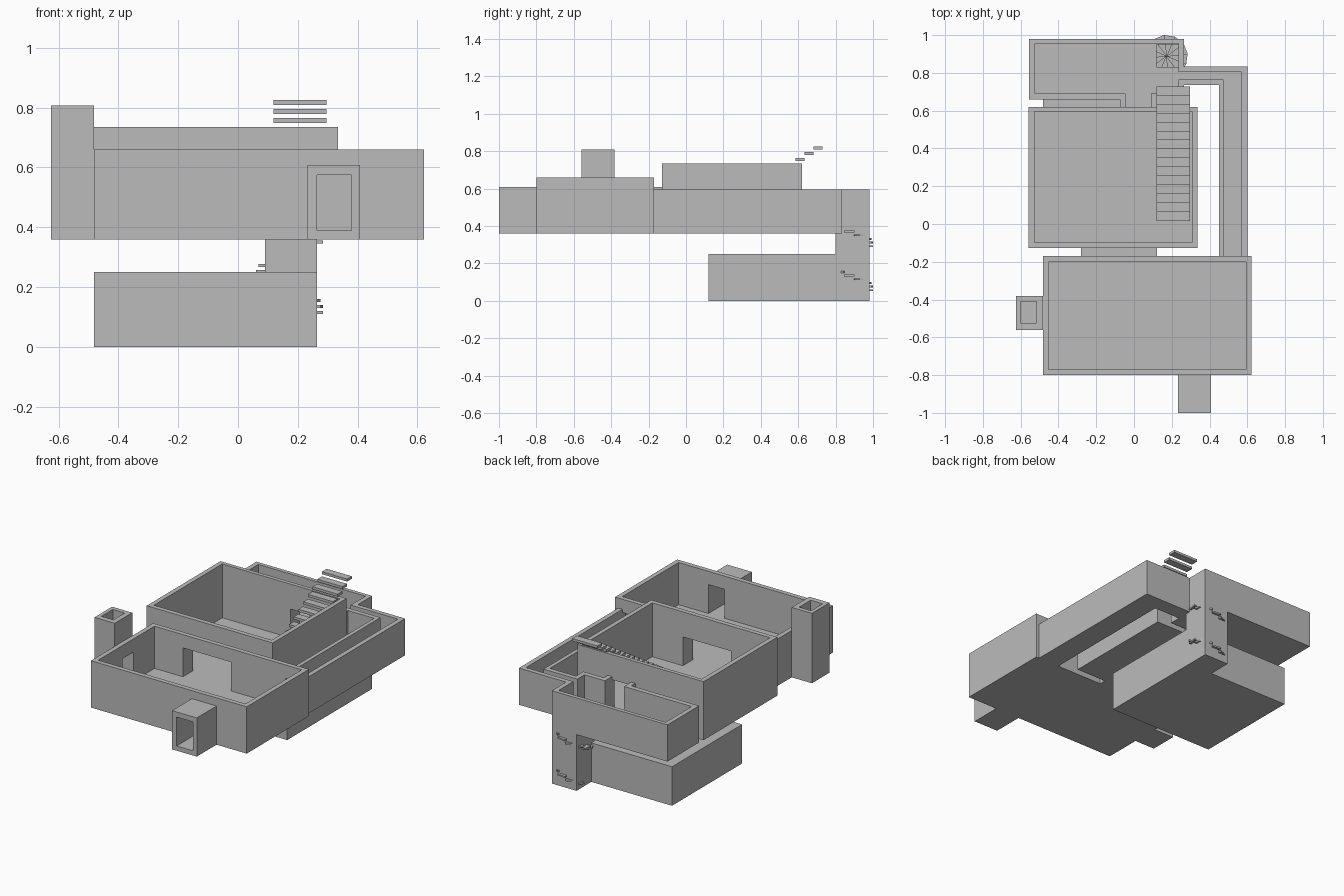
import bpy, bmesh, math

cube = bpy.data.objects.get("Cube")
if cube:
    bpy.data.objects.remove(cube, do_unlink=True)

grey = bpy.data.materials.new("plain_grey")
grey.use_nodes = True
grey.diffuse_color = (0.5, 0.5, 0.5, 1)
grey.node_tree.nodes["Principled BSDF"].inputs["Base Color"].default_value = (0.5, 0.5, 0.5, 1)

BASE, FLOOR, LOW, HIGH = 0.36, 0.39, 0.595, 0.735
LINTEL, SKY = 0.575, 1.2


def prism(name, points, z0, z1):
    """Extrude a plan outline between two heights."""
    bm = bmesh.new()
    face = bm.faces.new([bm.verts.new((x, y, z0)) for x, y in points])
    out = bmesh.ops.extrude_face_region(bm, geom=[face])
    for v in out["geom"]:
        if isinstance(v, bmesh.types.BMVert):
            v.co.z = z1
    bmesh.ops.recalc_face_normals(bm, faces=bm.faces)
    mesh = bpy.data.meshes.new(name)
    bm.to_mesh(mesh)
    bm.free()
    mesh.materials.append(grey)
    obj = bpy.data.objects.new(name, mesh)
    bpy.context.collection.objects.link(obj)
    return obj


def rect(x0, x1, y0, y1):
    return [(x0, y0), (x1, y0), (x1, y1), (x0, y1)]


def hollow(name, points, z0, z1, cuts):
    """Solid block with each (outline, bottom, top) cavity carved out."""
    obj = prism(name, points, z0, z1)
    bpy.context.view_layer.objects.active = obj
    for outline, c0, c1 in cuts:
        cutter = prism("cutter", outline, c0, c1)
        cutter.hide_render = True
        mod = obj.modifiers.new("carve", "BOOLEAN")
        mod.operation, mod.solver, mod.object = "DIFFERENCE", "EXACT", cutter
        bpy.ops.object.modifier_apply(modifier=mod.name)
        bpy.data.objects.remove(cutter, do_unlink=True)
    return obj


# Passages shared by neighbouring rooms
entry_door = (rect(0.265, 0.38, -1.1, -0.7), FLOOR, LINTEL)
tower_door = (rect(-0.56, -0.4, -0.525, -0.41), FLOOR, LINTEL)
wide_door = (rect(-0.25, 0.09, -0.25, -0.05), FLOOR, LINTEL)
back_door = (rect(-0.045, 0.09, 0.55, 0.75), FLOOR, LINTEL)
side_door = (rect(0.475, 0.57, -0.3, -0.1), FLOOR, LINTEL)
stair_well = rect(0.12, 0.235, 0.83, 0.95)

# Front hall, porch and tower
hollow("front_hall", rect(-0.482, 0.622, -0.8, -0.17), BASE, 0.66,
       [(rect(-0.452, 0.592, -0.77, -0.2), FLOOR, SKY),
        entry_door, tower_door, wide_door, side_door])
hollow("entry_porch", rect(0.233, 0.408, -1, -0.8), BASE, 0.608, [entry_door])
hollow("tower", rect(-0.625, -0.482, -0.56, -0.382), BASE, 0.808,
       [(rect(-0.6, -0.515, -0.525, -0.41), FLOOR, SKY), tower_door])

# Middle hall with its short roofed link to the front
hollow("front_link", rect(-0.28, 0.122, -0.17, -0.127), BASE, 0.608, [wide_door])
hollow("middle_hall", rect(-0.558, 0.335, -0.127, 0.62), BASE, HIGH,
       [(rect(-0.528, 0.307, -0.097, 0.595), FLOOR, SKY), wide_door, back_door])

# Back room, its open link and the bent side corridor
bend = [(0.475, -0.3), (0.57, -0.3), (0.57, 0.805), (0.1, 0.805), (0.1, 0.765), (0.475, 0.765)]
hollow("back_room", rect(-0.555, 0.265, 0.66, 0.98), BASE, LOW,
       [(rect(-0.525, 0.235, 0.692, 0.955), FLOOR, SKY),
        (back_door[0], FLOOR, SKY), (bend, FLOOR, SKY), (stair_well, 0.2, 0.5)])
hollow("back_link", rect(-0.075, 0.12, 0.62, 0.66), BASE, LOW, [(back_door[0], FLOOR, SKY)])
hollow("side_corridor", [(0.45, -0.17), (0.6, -0.17), (0.6, 0.835), (0.265, 0.835),
                         (0.265, 0.735), (0.45, 0.735)], BASE, LOW, [(bend, FLOOR, SKY)])

# Cellar and the stair shaft rising from it
cellar_door = (rect(0.13, 0.225, 0.7, 0.9), 0.03, 0.2)
hollow("cellar", rect(-0.482, 0.265, 0.12, 0.83), 0, 0.25,
       [(rect(-0.452, 0.235, 0.15, 0.8), 0.03, 0.22), cellar_door])
hollow("stair_shaft_lower", rect(0.09, 0.265, 0.83, 0.98), 0, 0.25,
       [(stair_well, 0.03, 0.3), cellar_door])
hollow("stair_shaft_upper", rect(0.09, 0.265, 0.8, 0.98), 0.25, BASE, [(stair_well, 0.2, 0.5)])

# Straight flight of floating treads
for i in range(15):
    y, top = 0.015 + i * 0.0476, 0.405 + i * 0.03
    prism("straight_tread", rect(0.118, 0.296, y, y + 0.0476), top - 0.016, top)

# Spiral flight: twelve wedge treads to a turn
for i in range(18):
    mid = math.radians(-8 - 30 * (i - 5))
    z = 0.13 + (i - 5) * 0.0196
    rim = [(0.172 + 0.113 * math.cos(mid + s), 0.888 + 0.113 * math.sin(mid + s))
           for s in (-math.pi / 12, math.pi / 12)]
    prism("spiral_tread", [(0.172, 0.888)] + rim, z, z + 0.01)
